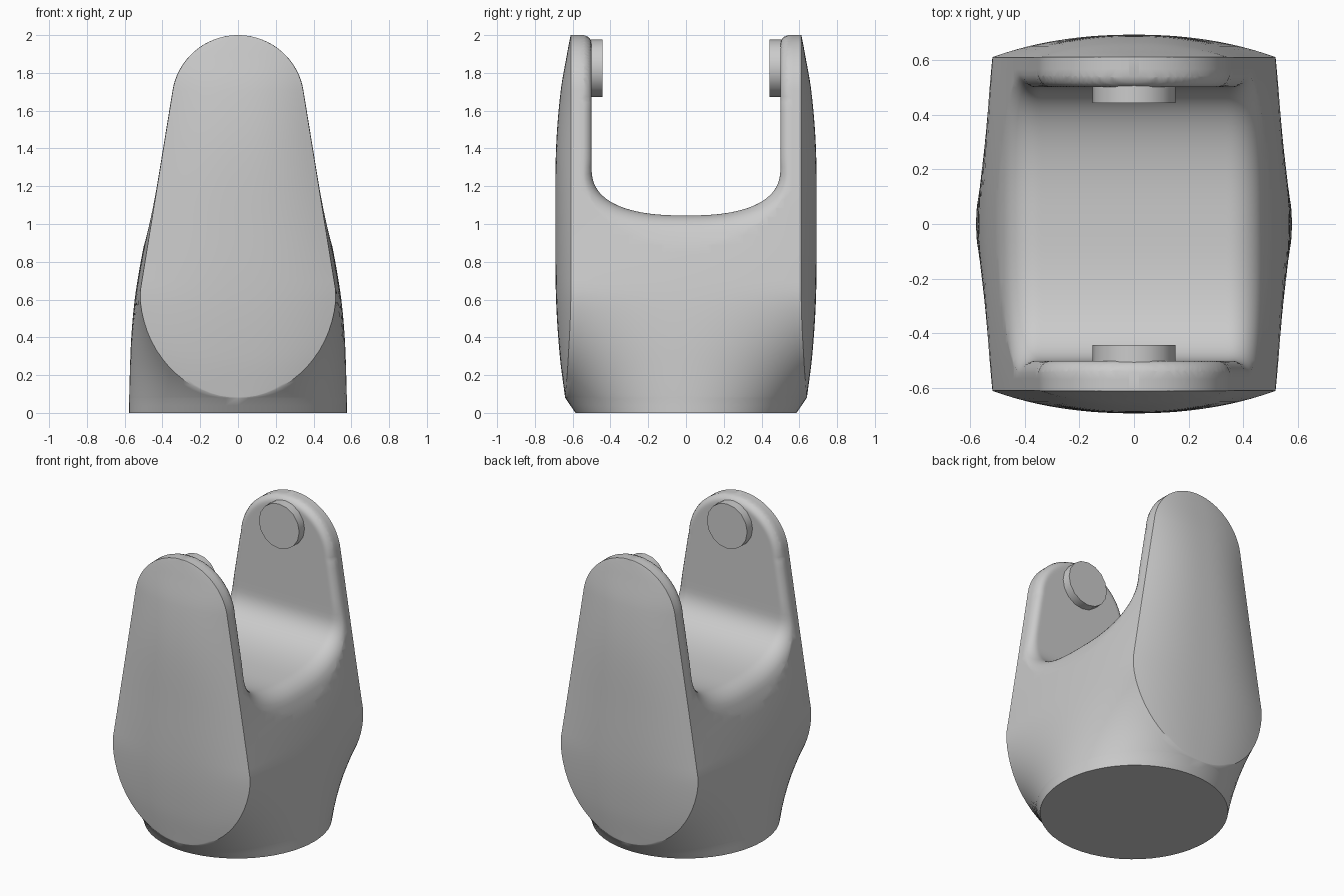
import bpy, bmesh
from math import sin, cos, acos, sqrt, hypot, pi, radians

if "Cube" in bpy.data.objects:
    bpy.data.objects.remove(bpy.data.objects["Cube"])


def table(pts, t):
    # smooth (Hermite) interpolation through a short list of points
    n = len(pts)
    if t <= pts[0][0]:
        return pts[0][1]
    if t >= pts[-1][0]:
        return pts[-1][1]

    def slope(i):
        a, b = pts[max(i - 1, 0)], pts[min(i + 1, n - 1)]
        return (b[1] - a[1]) / (b[0] - a[0])
    for i in range(n - 1):
        (x0, y0), (x1, y1) = pts[i], pts[i + 1]
        if t <= x1:
            h = x1 - x0
            s = (t - x0) / h
            return ((2*s**3 - 3*s*s + 1) * y0 + (s**3 - 2*s*s + s) * h * slope(i)
                    + (3*s*s - 2*s**3) * y1 + (s**3 - s*s) * h * slope(i + 1))


def make(name, verts, faces):
    bm = bmesh.new()
    vs = [bm.verts.new(v) for v in verts]
    for f in faces:
        bm.faces.new([vs[i] for i in f])
    bmesh.ops.remove_doubles(bm, verts=bm.verts, dist=1e-5)
    bmesh.ops.recalc_face_normals(bm, faces=bm.faces)
    me = bpy.data.meshes.new(name)
    bm.to_mesh(me)
    bm.free()
    ob = bpy.data.objects.new(name, me)
    bpy.context.collection.objects.link(ob)
    return ob


def smooth(ob, angle):
    bpy.ops.object.select_all(action='DESELECT')
    ob.select_set(True)
    bpy.context.view_layer.objects.active = ob
    bpy.ops.object.shade_smooth_by_angle(angle=radians(angle))


def grid_faces(rows, cols):
    return [(r * cols + c, r * cols + (c + 1) % cols,
             (r + 1) * cols + (c + 1) % cols, (r + 1) * cols + c)
            for r in range(rows - 1) for c in range(cols)]


# Body measurements as functions of height
SIDE = [(0, .578), (.2, .573), (.4, .565), (.6, .547), (.8, .515), (1, .475), (1.2, .437)]
CROWN = [(.08, .64), (.3, .668), (.6, .688), (1, .692), (1.4, .688), (1.7, .664), (1.9, .63), (2, .611)]
RIM = [(.08, .64), (.25, .626), (.6, .61), (2, .61)]


def taper(z):
    return .345 + .1625 * (1.706 - z)


def plate(z):
    # half width of the teardrop front plate
    if z <= .08:
        return 0
    if z < .65:
        return min(taper(z), .52 * sqrt(1 - ((.65 - z) / .57) ** 2))
    if z > 1.706:
        return sqrt(max(.35 ** 2 - (z - 1.65) ** 2, 0))
    return taper(z)


def ring(z):
    p = plate(z)
    w = max(p * 1.02 + .001, table(SIDE, z) if z < 1.15 else 0)
    rim = table(RIM, z) if z > .08 else .585 + .055 * z / .08
    crown = table(CROWN, z) if z > .08 else rim
    end = acos(p / w)
    quarter = [(w * cos(end * i / 14), rim / sin(end) * sin(end * i / 14)) for i in range(15)]
    for i in range(1, 13):
        u = 1 - i / 12
        quarter.append((p * u, rim + (crown - rim) * (1 - u ** 2.4)))
    half = quarter + [(-x, y) for x, y in reversed(quarter[:-1])]
    return [(x, y, z) for x, y in half + [(-x, -y) for x, y in half[1:-1]]
            + [(-half[-1][0], -half[-1][1])]][:2 * len(half) - 2]


# Lofted body, still solid between the arms
levels = [0, .04, .08]
levels += [.08 + .57 * (1 - cos(pi / 2 * i / 16)) for i in range(1, 17)]
levels += [.65 + 1.056 * i / 22 for i in range(1, 23)]
levels += [1.706 + .2935 * sin(pi / 2 * i / 16) for i in range(1, 17)]
verts = [v for z in levels for v in ring(z)]
cols = len(ring(.5))
faces = grid_faces(len(levels), cols)
faces += [tuple(range(cols)), tuple(range((len(levels) - 1) * cols, len(levels) * cols))]
body = make("fork_body", verts, faces)

# Slot cutter: U profile with flared edges, which leaves rounded rims
wall = [2.2, 2.1] + [2.05 - .015 * i for i in range(28)] + [1.6, 1.5, 1.4, 1.35]
U = [(.5, z) for z in wall]
for i in range(41):
    t = pi * i / 40
    c, s = cos(t), max(sin(t), 0)
    U.append((.5 * abs(c) ** .8 * (1 if c > 0 else -1), 1.3 - .255 * s ** .8))
U += [(-.5, z) for z in reversed(wall)]

verts, columns = [], 80
for i, (y, z) in enumerate(U):
    a, b = U[max(i - 1, 0)], U[min(i + 1, len(U) - 1)]
    ty, tz = b[0] - a[0], b[1] - a[1]
    ln = hypot(ty, tz)
    ny, nz = -tz / ln, ty / ln
    if z < 2.3 and nz > 0 or (abs(nz) < .01 and ny * y < 0):
        ny, nz = -ny, -nz
    k = min(max((1.35 - z) / .3, 0), 1)
    R = .045 + .09 * k
    for j in range(columns + 1):
        x = (2 * j / columns - 1) * 1.2 * taper(z)
        d = taper(z) + .03 * k - abs(x)
        if z > 1.65:
            d = min(d, .35 - hypot(x, z - 1.65))
        q = max(R - d, 0)
        m = min(q, .95 * R)
        off = R - sqrt(R * R - m * m) + 3 * min(q - m, .06)
        verts.append((x, y + ny * off, z + nz * off))
n, cols = len(U), columns + 1
faces = [(r * cols + c, r * cols + c + 1, ((r + 1) % n) * cols + c + 1, ((r + 1) % n) * cols + c)
         for r in range(n) for c in range(columns)]
faces += [tuple(r * cols for r in range(n)), tuple(r * cols + columns for r in range(n))]
cutter = make("slot_cutter", verts, faces)
cutter.hide_render = True

mod = body.modifiers.new("slot", 'BOOLEAN')
mod.operation = 'DIFFERENCE'
mod.solver = 'EXACT'
mod.object = cutter
bpy.context.view_layer.objects.active = body
bpy.ops.object.modifier_apply(modifier=mod.name)
bpy.data.objects.remove(cutter)
smooth(body, 35)

# Pivot pins on the inner faces of the arms
for side, label in ((-1, "front_pin"), (1, "back_pin")):
    bpy.ops.mesh.primitive_cylinder_add(vertices=16, radius=.152, depth=.11,
                                        location=(0, side * .497, 1.825),
                                        rotation=(pi / 2, 0, 0))
    pin = bpy.context.object
    pin.name = label
    smooth(pin, 30)
